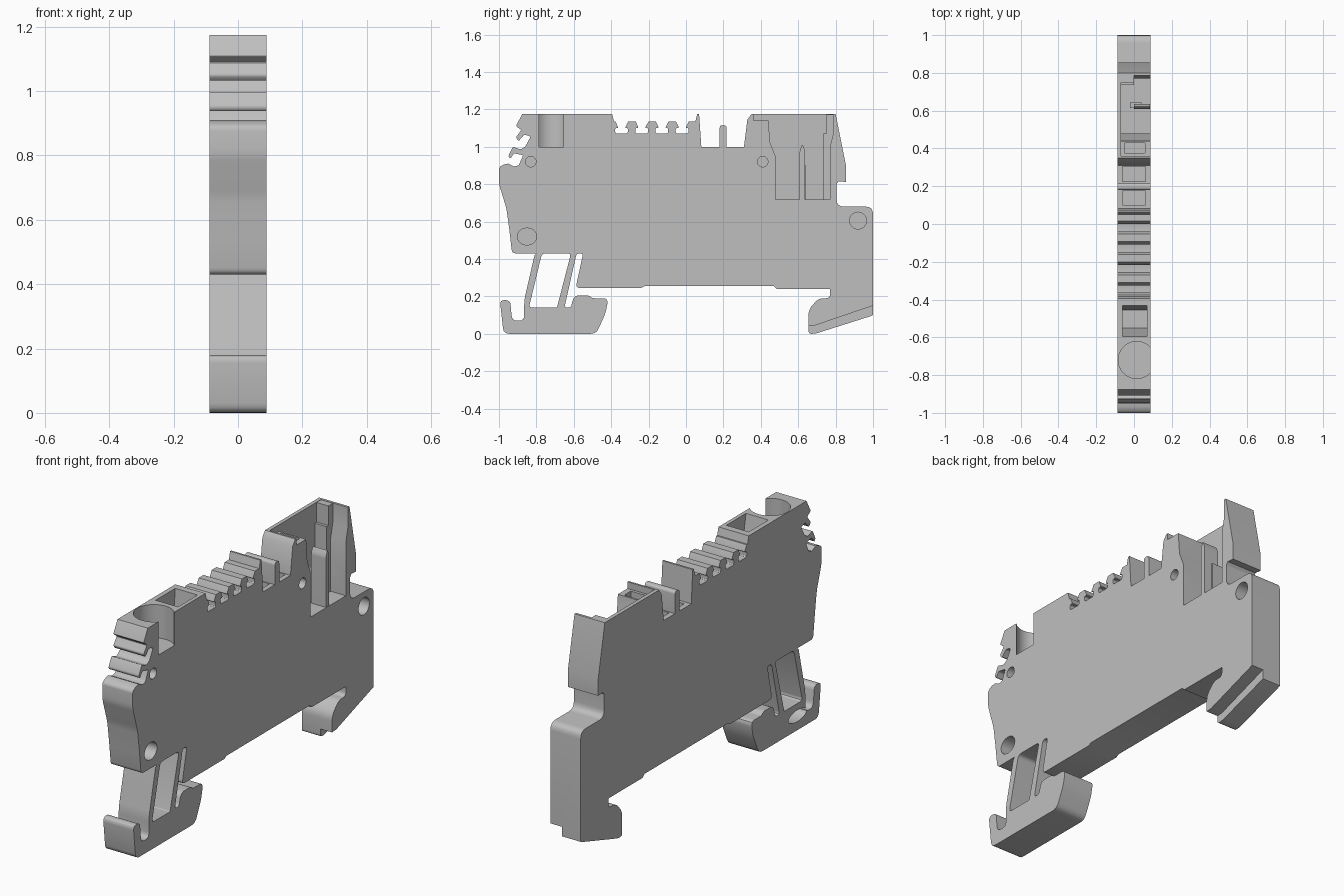
import bpy, bmesh, math
from mathutils import Vector

starter = bpy.data.objects.get("Cube")
if starter:
    bpy.data.objects.remove(starter, do_unlink=True)

LEFT, RIGHT = 0.088, -0.088
TOP = 1.175

plastic = bpy.data.materials.new("grey plastic")
plastic.use_nodes = True
colour = (0.52, 0.52, 0.52, 1)
plastic.diffuse_color = colour
plastic.node_tree.nodes["Principled BSDF"].inputs["Base Color"].default_value = colour


def rounded(points, radius, steps=4):
    """Round every inner corner of an open path."""
    path = [Vector(p) for p in points]
    result = [path[0]]
    for before, corner, after in zip(path, path[1:], path[2:]):
        to_before, to_after = before - corner, after - corner
        reach = min(radius, to_before.length * 0.45, to_after.length * 0.45)
        start = corner + to_before.normalized() * reach
        end = corner + to_after.normalized() * reach
        for i in range(steps + 1):
            t = i / steps
            result.append(start * (1 - t) ** 2 + corner * 2 * t * (1 - t) + end * t * t)
    return result + [path[-1]]


def finish(name, bm):
    bmesh.ops.recalc_face_normals(bm, faces=bm.faces)
    mesh = bpy.data.meshes.new(name)
    bm.to_mesh(mesh)
    bm.free()
    mesh.materials.append(plastic)
    part = bpy.data.objects.new(name, mesh)
    bpy.context.collection.objects.link(part)
    return part


def plate(name, outline, x_min=RIGHT, x_max=LEFT):
    """Extrude a side outline of (y, z) points across the width."""
    bm = bmesh.new()
    face = bm.faces.new([bm.verts.new((x_min, y, z)) for y, z in outline])
    extruded = bmesh.ops.extrude_face_region(bm, geom=[face])
    moved = [v for v in extruded["geom"] if isinstance(v, bmesh.types.BMVert)]
    bmesh.ops.translate(bm, vec=(x_max - x_min, 0, 0), verts=moved)
    return finish(name, bm)


def block(name, x_min, x_max, y_min, y_max, z_min, z_max):
    outline = [(y_min, z_min), (y_max, z_min), (y_max, z_max), (y_min, z_max)]
    return plate(name, outline, x_min, x_max)


def disc(y, z, radius_y, radius_z, sides=32):
    angles = [math.tau * i / sides for i in range(sides)]
    return [(y + radius_y * math.cos(a), z + radius_z * math.sin(a)) for a in angles]


def activate(part):
    bpy.ops.object.select_all(action="DESELECT")
    part.select_set(True)
    bpy.context.view_layer.objects.active = part


def cut(target, cutter):
    activate(target)
    modifier = target.modifiers.new("cut", "BOOLEAN")
    modifier.operation = "DIFFERENCE"
    modifier.solver = "EXACT"
    modifier.object = cutter
    bpy.ops.object.modifier_apply(modifier=modifier.name)
    bpy.data.objects.remove(cutter, do_unlink=True)


# Front edge with its stepped marker grooves
front_edge = rounded([(-0.80, 0.43), (-0.93, 0.43), (-0.945, 0.56), (-0.96, 0.67),
                      (-1, 0.80), (-1, 0.89), (-0.975, 0.905), (-0.95, 0.91)], 0.02)
front_edge += rounded([(-0.92, 0.895), (-0.895, 0.90), (-0.87, 0.955), (-0.92, 0.965),
                       (-0.94, 0.935), (-0.95, 0.95), (-0.925, 1.0), (-0.885, 0.985),
                       (-0.86, 1.0), (-0.83, 1.055), (-0.865, 1.065), (-0.895, 1.03),
                       (-0.91, 1.05), (-0.88, 1.09), (-0.91, 1.11), (-0.875, TOP)], 0.008, 3)

# Top edge with four undercut marker grooves
top_edge = [(-0.395, TOP), (-0.385, 1.135)]
for i in range(4):
    y = -0.343 + 0.108 * i
    groove = [(-0.034, 1.135), (-0.018, 1.10), (-0.036, 1.10), (-0.036, 1.07),
              (0.032, 1.07), (0.032, 1.10), (0.016, 1.10), (0.034, 1.135)]
    top_edge += rounded([(y + dy, z) for dy, z in groove], 0.012, 3)

# Open slot with a middle fin
top_edge += [(0.05, 1.135), (0.06, TOP), (0.07, TOP), (0.082, 1)]
top_edge += rounded([(0.18, 1), (0.18, 1.115), (0.217, 1.115), (0.217, 1)], 0.015)
top_edge += [(0.31, 1), (0.328, 1.145), (0.35, TOP)]

# Back edge and the fixed rail hook
back_edge = [(0.80, TOP), (0.855, 0.90), (0.855, 0.812), (0.815, 0.815)]
back_edge += rounded([(0.805, 0.80), (0.805, 0.68), (1, 0.68), (1, 0.10)], 0.04)
back_edge += rounded([(0.99, 0.095), (0.69, 0), (0.655, 0), (0.655, 0.13),
                      (0.71, 0.19), (0.77, 0.19), (0.77, 0.24)], 0.03)

# Underside, spring leg and sprung rail foot
underside = [(0.485, 0.24), (0.47, 0.255), (-0.22, 0.255), (-0.24, 0.245)]
underside += rounded([(-0.54, 0.245), (-0.59, 0.245), (-0.55, 0.43), (-0.585, 0.43),
                      (-0.65, 0.14), (-0.615, 0.14), (-0.60, 0.205), (-0.52, 0.205),
                      (-0.50, 0.19), (-0.415, 0.19), (-0.43, 0.11), (-0.48, 0),
                      (-0.975, 0), (-0.995, 0.18), (-0.94, 0.18), (-0.93, 0.07),
                      (-0.865, 0.07), (-0.865, 0.18), (-0.81, 0.42)], 0.03)

housing = plate("housing", front_edge + top_edge + back_edge + underside)

# Window between the spring legs
window = [(-0.70, 0.14), (-0.84, 0.14), (-0.77, 0.43), (-0.615, 0.43), (-0.69, 0.14), (-0.70, 0.14)]
cut(housing, plate("window_cutter", rounded(window, 0.02)[:-1], -1, 1))

# Blind round sockets on the left side
for y, z, ry, rz in [(-0.83, 0.92, 0.028, 0.028), (0.41, 0.92, 0.028, 0.028),
                     (-0.85, 0.52, 0.052, 0.045), (0.92, 0.605, 0.045, 0.045)]:
    cut(housing, plate("socket_cutter", disc(y, z, ry, rz), 0, 1))

# Oval recess on the right side of the foot
cut(housing, plate("foot_recess_cutter", disc(-0.80, 0.075, 0.075, 0.03), -1, RIGHT + 0.06))

# Wire entry, open towards the left side
bm = bmesh.new()
bmesh.ops.create_cone(bm, cap_ends=True, segments=40, radius1=0.098, radius2=0.098, depth=0.4)
bmesh.ops.translate(bm, vec=(0.015, -0.72, 1.2), verts=bm.verts)
cut(housing, finish("wire_entry_cutter", bm))

# Tapered tool opening
funnel = [(-0.60, 1.2), (-0.43, 1.2), (-0.455, 0.93), (-0.55, 0.93)]
cut(housing, plate("funnel_cutter", funnel, -0.062, 0.068))

# Pits in the open slot
for y_min, y_max in [(0.10, 0.175), (0.225, 0.305)]:
    cut(housing, block("pit_cutter", -0.06, 0.062, y_min, y_max, 0.88, 1.02))

# Large plug bay, open to the top and the left side
bay = [(0.44, 1.2), (0.44, 1.14), (0.45, 1.02), (0.478, 0.95), (0.478, 0.717),
       (0.77, 0.717), (0.77, 1.0), (0.787, 1.07), (0.787, 1.2)]
cut(housing, plate("bay_cutter", bay, -0.068, 1))
cut(housing, block("bay_lip_cutter", -0.068, 1, 0.36, 0.46, 1.14, 1.2))
cut(housing, block("bay_well_cutter", -0.05, 0.058, 0.375, 0.43, 0.98, 1.2))

# Step on the left half of the fixed hook
hook_step = [(0.64, 0.042), (0.69, 0.045), (1.02, 0.157), (1.02, -0.1), (0.64, -0.1)]
cut(housing, plate("hook_step_cutter", hook_step, 0.02, 1))

# Contact post and guide rib in the bay
post = rounded([(0.608, 0.71), (0.608, 0.98), (0.622, 1.015), (0.636, 0.98), (0.636, 0.71)], 0.01)
contact_post = plate("contact_post", post, 0, LEFT - 0.003)
rear_rib = block("rear_rib", -0.07, 0, 0.735, 0.79, 0.71, 1.07)
rear_rib_head = block("rear_rib_head", -0.07, 0, 0.75, 0.79, 1.07, TOP - 0.002)
bay_tab = block("bay_tab", -0.022, 0.04, 0.615, 0.642, 0.71, 0.9)

for part in (housing, contact_post, rear_rib, rear_rib_head, bay_tab):
    activate(part)
    bpy.ops.object.shade_smooth_by_angle(angle=math.radians(30))
